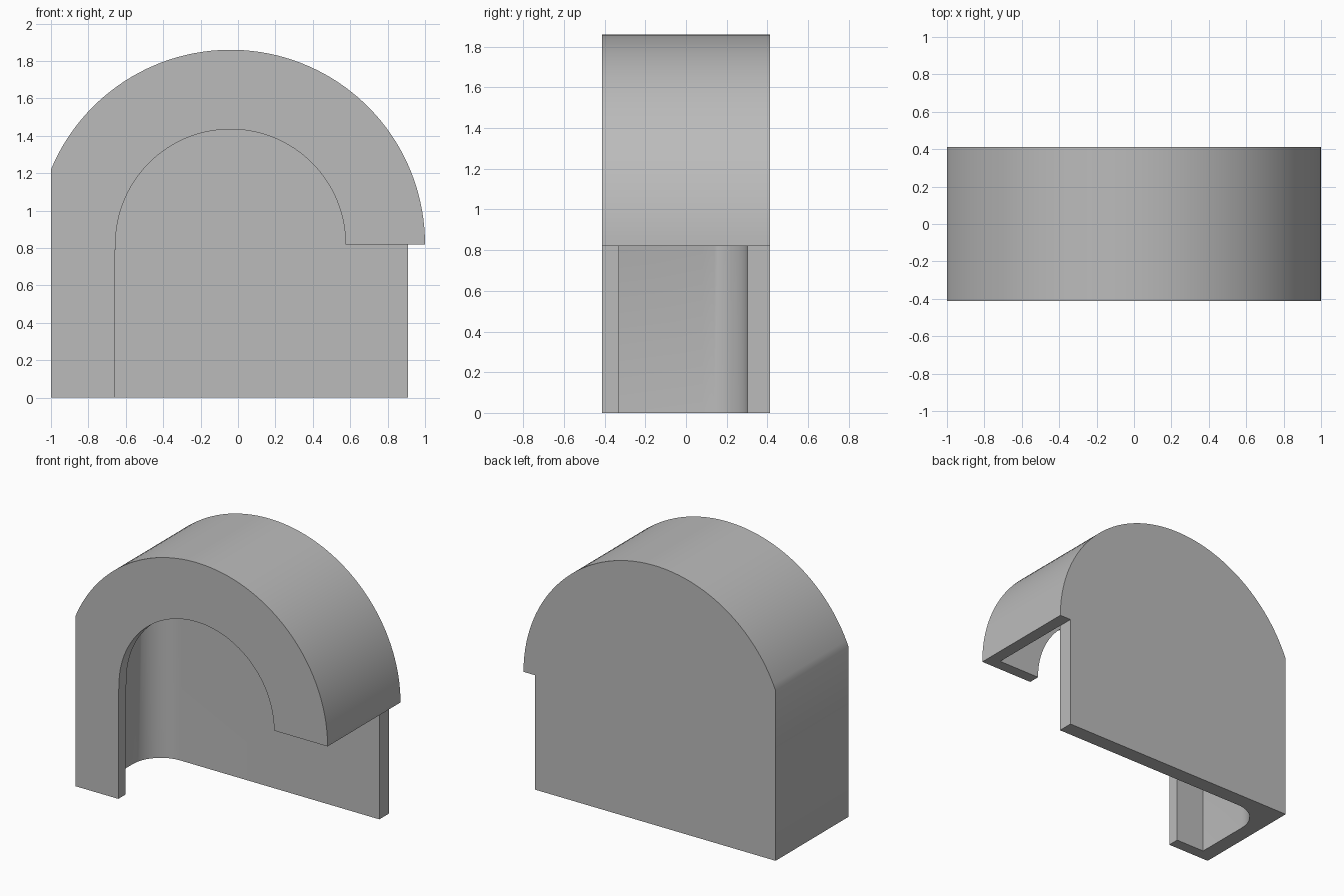
import bpy, bmesh, math

cube = bpy.data.objects.get("Cube")
if cube:
    bpy.data.objects.remove(cube, do_unlink=True)

CX, CZ = -0.04, 0.82        # arch centre
FRONT, BACK = -0.413, 0.413

grey = bpy.data.materials.new("plain grey")
grey.use_nodes = True
COLOUR = (0.5, 0.5, 0.5, 1)
grey.diffuse_color = COLOUR
grey.node_tree.nodes["Principled BSDF"].inputs["Base Color"].default_value = COLOUR


def arc(radius, left_x, steps=64):
    """Arch points from the vertical line at left_x over to the right springing."""
    start = math.acos(max(-1, (left_x - CX) / radius))
    return [(CX + radius * math.cos(start * (1 - i / steps)),
             CZ + radius * math.sin(start * (1 - i / steps))) for i in range(steps + 1)]


def prism(name, profile, y0, y1):
    """Extrude an x-z profile along y."""
    bm = bmesh.new()
    face = bm.faces.new([bm.verts.new((x, y0, z)) for x, z in profile])
    new = bmesh.ops.extrude_face_region(bm, geom=[face])["geom"]
    bmesh.ops.translate(bm, vec=(0, y1 - y0, 0),
                        verts=[v for v in new if isinstance(v, bmesh.types.BMVert)])
    bmesh.ops.recalc_face_normals(bm, faces=bm.faces)
    mesh = bpy.data.meshes.new(name)
    bm.to_mesh(mesh)
    bm.free()
    mesh.materials.append(grey)
    obj = bpy.data.objects.new(name, mesh)
    bpy.context.collection.objects.link(obj)
    return obj


def round_back_corner(obj, left_x, back_y, radius):
    """Round the upright edge where the side wall meets the back wall."""
    bm = bmesh.new()
    bm.from_mesh(obj.data)
    edges = [e for e in bm.edges
             if all(abs(v.co.x - left_x) < 1e-4 and abs(v.co.y - back_y) < 1e-4 for v in e.verts)]
    bmesh.ops.bevel(bm, geom=edges, offset=radius, segments=12, profile=0.5,
                    affect='EDGES', clamp_overlap=False)
    bm.to_mesh(obj.data)
    bm.free()


# Solid arched body
body = prism("arched_housing", [(-1, 0)] + arc(1.04, -1) + [(1, 0)], FRONT, BACK)

# Hollow inside, as a plan shape with a rounded back corner kept under the arch
inner_left, inner_front, inner_back = -0.89, -0.33, 0.302
cavity = prism("cavity_cutter", [(inner_left, -0.1), (inner_left, 2), (1.2, 2), (1.2, -0.1)],
               inner_front, inner_back)
round_back_corner(cavity, inner_left, inner_back, 0.22)
under_arch = prism("under_arch_limit", [(-1.2, -0.2), (-1.2, CZ)] + arc(0.95, CX - 0.95)
                   + [(0.95, CZ - 0.02), (0.95, -0.2)], -0.6, 0.6)

# Arched doorway through the front wall, and the open right-hand end
doorway = prism("doorway_cutter", [(-0.66, -0.1), (-0.66, 0.79), (-0.655, 0.79)]
                + arc(0.615, CX - 0.615) + [(1.2, CZ), (1.2, -0.1)], -0.6, -0.2)
side_notch = prism("side_notch_cutter", [(0.91, -0.1), (0.91, CZ), (1.2, CZ), (1.2, -0.1)], -0.6, 0.6)


def boolean(target, cutter, operation):
    mod = target.modifiers.new(cutter.name, 'BOOLEAN')
    mod.object, mod.operation, mod.solver = cutter, operation, 'EXACT'
    bpy.context.view_layer.objects.active = target
    bpy.ops.object.modifier_apply(modifier=mod.name)
    bpy.data.objects.remove(cutter, do_unlink=True)


boolean(cavity, under_arch, 'INTERSECT')
for cutter in (cavity, doorway, side_notch):
    boolean(body, cutter, 'DIFFERENCE')

# Smooth curves, sharp edges
bpy.ops.object.select_all(action='DESELECT')
body.select_set(True)
bpy.context.view_layer.objects.active = body
bpy.ops.object.shade_smooth_by_angle(angle=math.radians(30))
